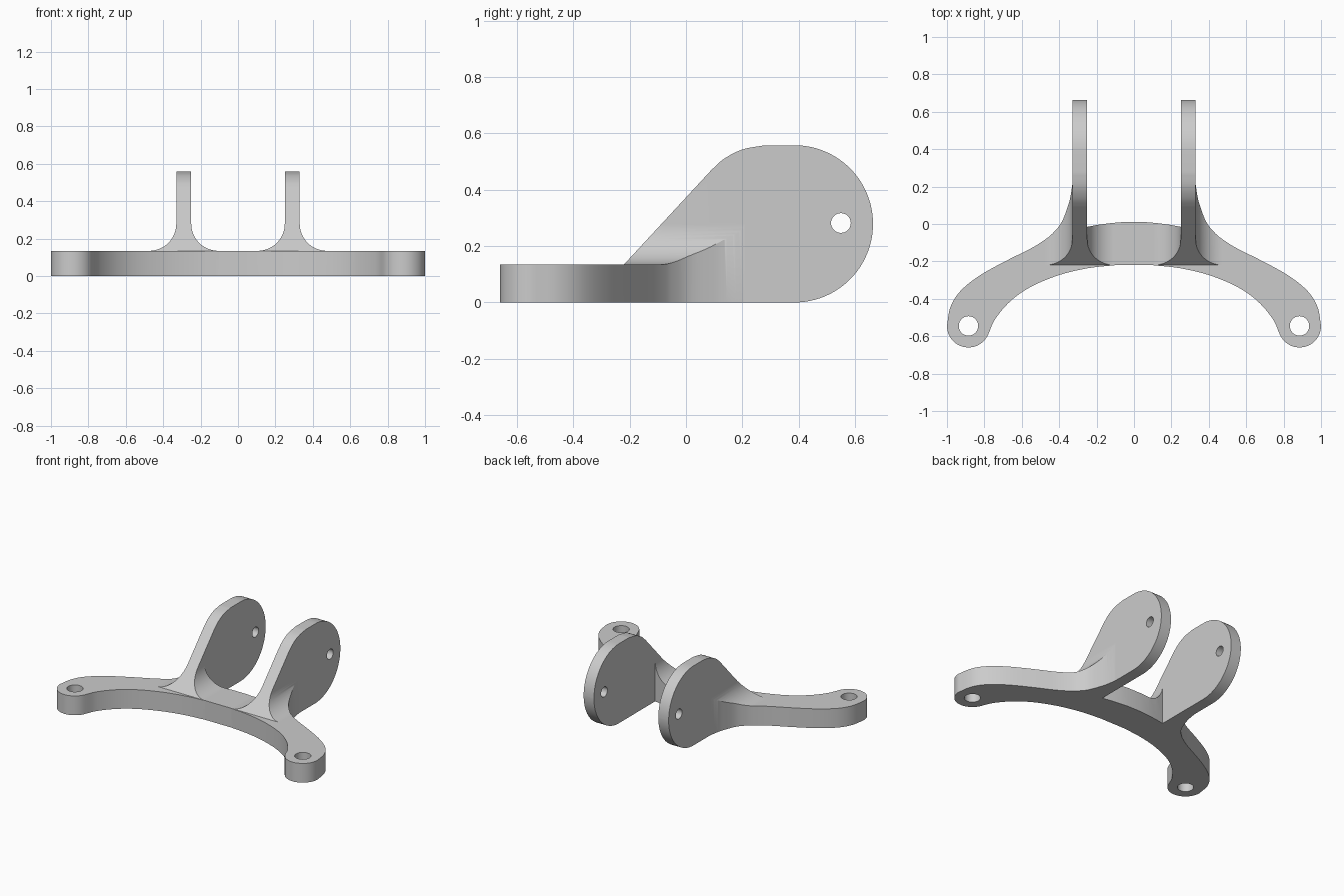
import bpy, bmesh
from math import sin, cos, radians
from mathutils import Vector

cube = bpy.data.objects.get("Cube")
if cube:
    bpy.data.objects.remove(cube, do_unlink=True)

PLATE, LUG_IN, LUG_OUT, FILLET = 0.135, 0.25, 0.33, 0.145
BOSS = (0.885, -0.545)


def arc(cx, cy, r, a0, a1, n):
    angles = [radians(a0 + (a1 - a0) * i / n) for i in range(n + 1)]
    return [(cx + r * cos(a), cy + r * sin(a)) for a in angles]


def spline(points, n=6):
    """Smooth curve passing through every point."""
    p = [Vector(q) for q in points]
    p = [2 * p[0] - p[1]] + p + [2 * p[-1] - p[-2]]
    out = []
    for a, b, c, d in zip(p, p[1:], p[2:], p[3:]):
        for i in range(n):
            t = i / n
            v = (2 * b + (c - a) * t + (2 * a - 5 * b + 4 * c - d) * t * t
                 + (3 * b - a - 3 * c + d) * t ** 3) / 2
            out.append(tuple(v))
    return out + [tuple(points[-1])]


def mirrored(half):
    return half + [(-x, y) for x, y in reversed(half)]


def prism(name, points, axis, lo, hi):
    """Extrude a closed outline along one axis."""
    place = {"x": lambda u, v, w: (w, u, v),
             "y": lambda u, v, w: (u, w, v),
             "z": lambda u, v, w: (u, v, w)}[axis]
    bm = bmesh.new()
    low = [bm.verts.new(place(u, v, lo)) for u, v in points]
    high = [bm.verts.new(place(u, v, hi)) for u, v in points]
    bm.faces.new(low)
    bm.faces.new(high)
    for i in range(len(low)):
        j = (i + 1) % len(low)
        bm.faces.new((low[i], low[j], high[j], high[i]))
    bmesh.ops.recalc_face_normals(bm, faces=bm.faces)
    mesh = bpy.data.meshes.new(name)
    bm.to_mesh(mesh)
    bm.free()
    ob = bpy.data.objects.new(name, mesh)
    bpy.context.collection.objects.link(ob)
    return ob


def combine(target, tool, operation):
    bpy.context.view_layer.objects.active = target
    mod = target.modifiers.new("cut", "BOOLEAN")
    mod.operation, mod.solver, mod.object = operation, "EXACT", tool
    bpy.ops.object.modifier_apply(modifier=mod.name)
    bpy.data.objects.remove(tool, do_unlink=True)


# Plan outline: curved arms, end bosses and two rear lugs
inner_edge = spline([(0.1, -0.22), (0.25, -0.237), (0.4, -0.273), (0.55, -0.335),
                     (0.66, -0.412), (0.74, -0.505), (0.777, -0.584)])
boss_edge = arc(*BOSS, 0.115, 200, 360, 24)
outer_edge = spline([(1.0, -0.545), (0.985, -0.455), (0.95, -0.385), (0.89, -0.323),
                     (0.8, -0.26), (0.67, -0.19), (0.55, -0.13), (0.475, -0.083),
                     (0.43, -0.045), (0.387, 0.01), (0.355, 0.09), (0.34, 0.145),
                     (LUG_OUT, 0.21)])
back_edge = [(LUG_OUT, 0.75), (LUG_IN, 0.75), (LUG_IN, -0.015),
             (0.19, -0.004), (0.12, 0.005), (0.05, 0.011)]
bracket = prism("bracket", mirrored(inner_edge[:-1] + boss_edge + outer_edge[1:] + back_edge),
                "z", -0.1, 0.7)

# Front section: plate with filleted upright lugs
top = PLATE + FILLET
outer_fillet = arc(LUG_OUT + FILLET, top, FILLET, 270, 180, 16)[1:-1]
inner_fillet = arc(LUG_IN - FILLET, top, FILLET, 0, -90, 16)[1:-1]
section = ([(1.1, -0.1), (1.1, PLATE), (LUG_OUT + FILLET, PLATE)] + outer_fillet
           + [(LUG_OUT, top), (LUG_OUT, 0.75), (LUG_IN, 0.75), (LUG_IN, top)]
           + inner_fillet + [(LUG_IN - FILLET, PLATE)])
combine(bracket, prism("section_tool", mirrored(section), "y", -0.9, 0.9), "INTERSECT")

# Side profile: flat plate, sloped lug front, rounded lug end
shoulder = spline([(0.09, 0.47), (0.135, 0.51), (0.2, 0.543), (0.28, 0.558)], 4)
side = ([(-0.9, 0), (-0.9, PLATE), (-0.22, PLATE)] + shoulder
        + arc(0.385, 0.279, 0.279, 90, -90, 48))
combine(bracket, prism("side_tool", side, "x", -1.2, 1.2), "INTERSECT")

# Bolt holes in the bosses and the pivot hole through the lugs
for s in (-1, 1):
    hole = arc(s * BOSS[0], BOSS[1], 0.052, 0, 360, 32)[:-1]
    combine(bracket, prism("bolt_hole", hole, "z", -0.2, 0.4), "DIFFERENCE")
pivot = arc(0.55, 0.282, 0.035, 0, 360, 32)[:-1]
combine(bracket, prism("pivot_hole", pivot, "x", -0.6, 0.6), "DIFFERENCE")

# Material and shading
grey = bpy.data.materials.new("plain grey")
grey.use_nodes = True
colour = (0.6, 0.6, 0.6, 1)
grey.diffuse_color = colour
grey.node_tree.nodes["Principled BSDF"].inputs["Base Color"].default_value = colour
bracket.data.materials.clear()
bracket.data.materials.append(grey)
for face in bracket.data.polygons:
    face.material_index = 0
bpy.ops.object.select_all(action="DESELECT")
bracket.select_set(True)
bpy.context.view_layer.objects.active = bracket
bpy.ops.object.shade_smooth_by_angle(angle=radians(25))
weighted = bracket.modifiers.new("flat_faces", "WEIGHTED_NORMAL")
weighted.keep_sharp = True
